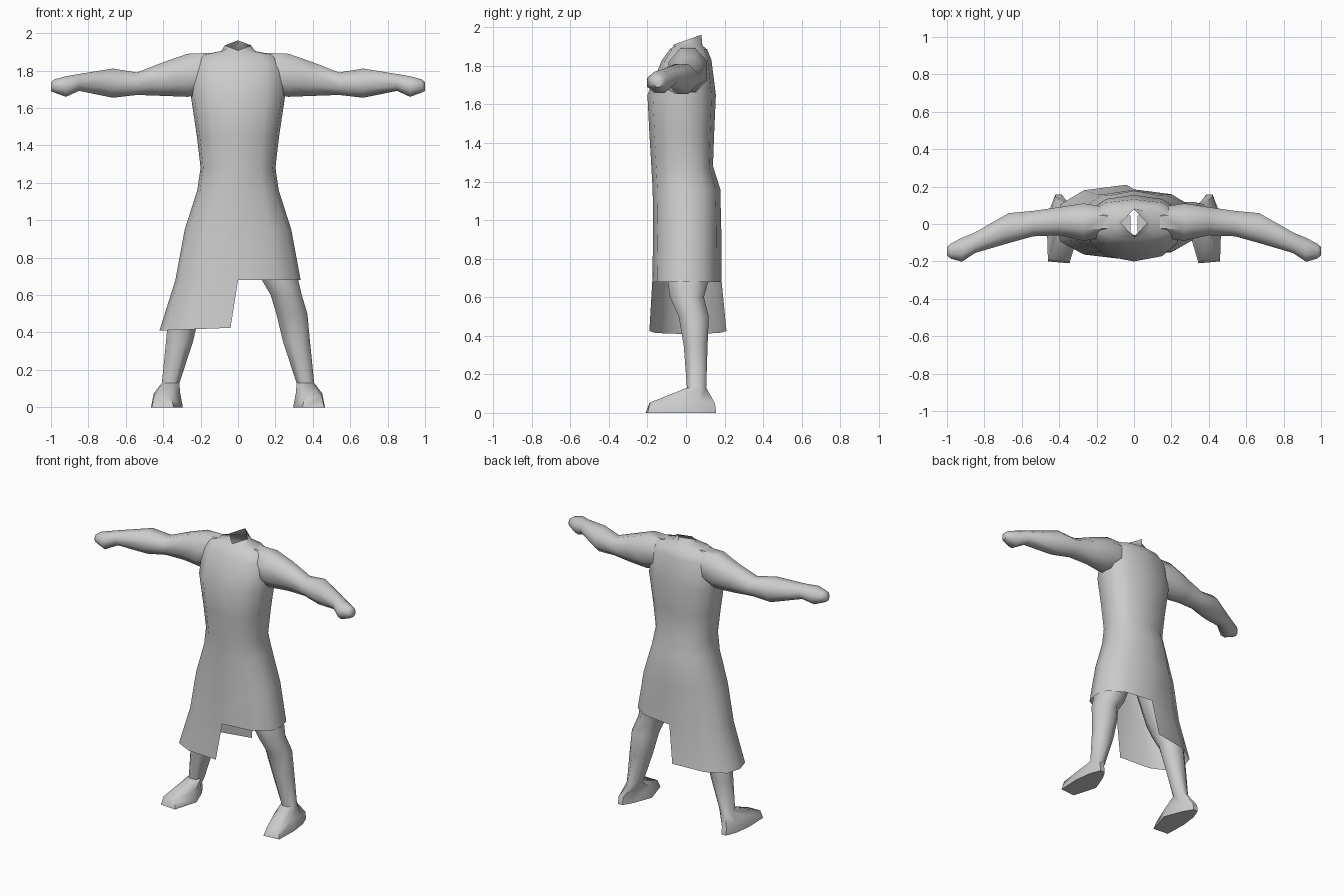
import bpy, bmesh, math

if "Cube" in bpy.data.objects:
    bpy.data.objects.remove(bpy.data.objects["Cube"])

grey = bpy.data.materials.new("plain grey")
grey.diffuse_color = (0.6, 0.6, 0.6, 1)
grey.use_nodes = True
grey.node_tree.nodes["Principled BSDF"].inputs["Base Color"].default_value = grey.diffuse_color


def finish(name, bm, angle=50):
    bmesh.ops.recalc_face_normals(bm, faces=bm.faces)
    me = bpy.data.meshes.new(name)
    bm.to_mesh(me)
    bm.free()
    me.materials.append(grey)
    ob = bpy.data.objects.new(name, me)
    bpy.context.collection.objects.link(ob)
    bpy.ops.object.select_all(action='DESELECT')
    ob.select_set(True)
    bpy.context.view_layer.objects.active = ob
    bpy.ops.object.shade_smooth_by_angle(angle=math.radians(angle))
    return ob


def loft(bm, rings, caps=(False, False)):
    """Skin closed rings of points; returns the rings of vertices."""
    rows = [[bm.verts.new(p) for p in r] for r in rings]
    n = len(rows[0])
    for a, b in zip(rows, rows[1:]):
        for i in range(n):
            j = (i + 1) % n
            bm.faces.new((a[i], a[j], b[j], b[i]))
    for cap, row in zip(caps, (rows[0], rows[-1])):
        if cap:
            bm.faces.new(row)
    return rows


def oval(n=8):
    """Unit octagon whose flats touch the unit circle."""
    k = 1 / math.cos(math.pi / n)
    for i in range(n):
        a = -math.pi / 2 + (i - 0.5) * 2 * math.pi / n
        yield k * math.cos(a), k * math.sin(a)


# robe: cross-section as (width share, depth share), front centre first
half = [(0, -1), (.6, -.86), (.93, -.5), (1, 0), (.93, .5), (.6, .86), (0, 1)]
section = half + [(-u, v) for u, v in half[-2:0:-1]]


def robe_ring(z, w, front, back):
    return [(u * w, -v * front if v < 0 else v * back, z) for u, v in section]


profile = [(.68, .335, -.175, .185), (.95, .285, -.17, .183),
           (1.16, .218, -.173, .178), (1.28, .2, -.18, .14),
           (1.45, .22, -.19, .146), (1.65, .25, -.2, .155),
           (1.83, .252, -.125, .132), (1.885, .19, -.085, .11),
           (1.905, .09, -.06, .085)]
rings = [robe_ring(*p) for p in profile]

# tilted diamond neck opening
neck = []
for u, v in section:
    s = abs(u) + abs(v)
    y = v / s * .075 + .005
    neck.append((u / s * .07, y, 1.935 + (y - .005) * .36))
rings.append(neck)

bm = bmesh.new()
rows = loft(bm, rings)

# long skirt panel wrapping the left half, from front centre to back centre
top = [rows[0][i % 12] for i in range(6, 13)]
low = []
for i in range(6, 13):
    u, v = section[i % 12]
    x = -.04 + u * .38
    low.append(bm.verts.new((x, v * (.19 if v < 0 else .21), .425 + u * .015)))
for i in range(6):
    bm.faces.new((top[i], top[i + 1], low[i + 1], low[i]))
finish("robe", bm)

# arms: x, centre y, centre z, half depth, half height
arm = [(.14, .01, 1.79, .08, .105), (.27, .01, 1.775, .1, .115),
       (.40, .015, 1.755, .075, .09), (.54, .002, 1.73, .068, .06),
       (.67, -.022, 1.733, .08, .078), (.85, -.1, 1.737, .055, .045),
       (.92, -.138, 1.715, .064, .055), (.98, -.145, 1.718, .04, .036),
       (1.0, -.145, 1.715, .022, .024)]

# legs: centre x, centre y, z, half width, half depth
leg = [(.36, .055, .13, .047, .05), (.313, .05, .35, .072, .062),
       (.288, .04, .5, .083, .078), (.258, .005, .6, .083, .088),
       (.225, .01, .68, .097, .105), (.14, 0, .95, .12, .11)]

# foot outlines: sole and instep
sole = [(.345, -.21, 0), (.46, -.2, 0), (.465, -.04, 0), (.45, .08, 0),
        (.42, .157, 0), (.385, .157, 0), (.345, .09, 0), (.295, -.04, 0)]
instep = [(.355, -.19, .05), (.45, -.185, .055), (.45, -.04, .075),
          (.445, .07, .06), (.42, .15, .05), (.385, .15, .05),
          (.345, .08, .06), (.31, -.04, .08)]

for side, sx in (("left", -1), ("right", 1)):
    bm = bmesh.new()
    loft(bm, [[(sx * x, cy + a * ry, cz + b * rz) for a, b in oval()]
              for x, cy, cz, ry, rz in arm], (True, True))
    finish(side + "_arm", bm)

    bm = bmesh.new()
    shapes = [sole, instep] + [
        [(cx + a * rx, cy + b * ry, z) for a, b in oval()]
        for cx, cy, z, rx, ry in leg]
    loft(bm, [[(sx * x, y, z) for x, y, z in r] for r in shapes], (True, True))
    finish(side + "_leg", bm)
